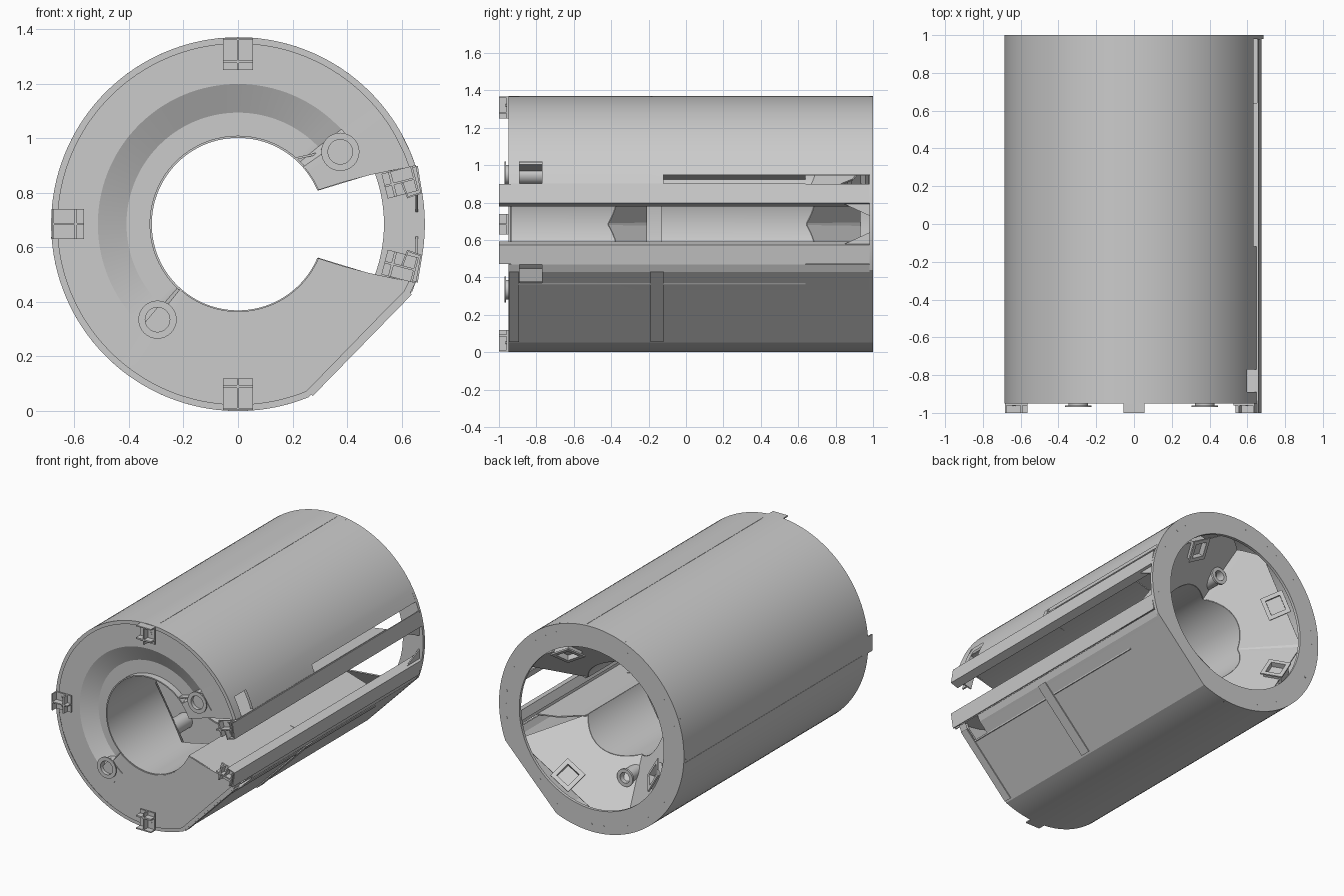
import bpy, bmesh
from math import sin, cos, radians, pi, atan
from mathutils import Matrix, Vector

if "Cube" in bpy.data.objects:
    bpy.data.objects.remove(bpy.data.objects["Cube"])

CZ = 0.685          # height of the drum axis
R = 0.685           # outer radius
GAP = 18.3          # half angle of the side opening
SLOPE = 1.2         # steepness of the flare facets


def pol(r, th, y):
    a = radians(th)
    return (r * cos(a), y, CZ + r * sin(a))


def rim(r, th):
    """Radius limited by the flat lower-right side."""
    c = cos(radians(th - 315.7))
    return min(r, (0.629 - min(R - r, 0.02)) / c) if c > 0.5 else r


def finish(name, bm, thick=0):
    bmesh.ops.recalc_face_normals(bm, faces=bm.faces)
    me = bpy.data.meshes.new(name)
    bm.to_mesh(me)
    bm.free()
    ob = bpy.data.objects.new(name, me)
    bpy.context.collection.objects.link(ob)
    bpy.ops.object.select_all(action='DESELECT')
    ob.select_set(True)
    bpy.context.view_layer.objects.active = ob
    if thick:
        m = ob.modifiers.new("thickness", 'SOLIDIFY')
        m.thickness = thick
        m.offset = 0
        bpy.ops.object.modifier_apply(modifier=m.name)
    bpy.ops.object.shade_smooth_by_angle(angle=radians(15))
    return ob


def grid(name, rows, skip=None, thick=0, closed=False):
    bm = bmesh.new()
    vs = [[bm.verts.new(p) for p in row] for row in rows]
    n = len(rows[0])
    for i in range(len(rows) - 1):
        for j in range(n if closed else n - 1):
            if skip and skip(i, j):
                continue
            k = (j + 1) % n
            bm.faces.new((vs[i][j], vs[i][k], vs[i + 1][k], vs[i + 1][j]))
    bmesh.ops.delete(bm, geom=[v for v in bm.verts if not v.link_faces], context='VERTS')
    return finish(name, bm, thick)


def boxes(name, th, items, local=Matrix()):
    """Boxes (radial, y, tangential centre, sizes) turned about the axis by th."""
    bm = bmesh.new()
    turn = Matrix.Translation((0, 0, CZ)) @ Matrix.Rotation(-radians(th), 4, 'Y') @ local
    for c, s in items:
        bmesh.ops.create_cube(bm, size=1, matrix=turn @ Matrix.Translation(c) @ Matrix.Diagonal((*s, 1)))
    return finish(name, bm)


def pipe(name, x, z, prof):
    """Closed lathe around a y-parallel axis; prof is (radius, y)."""
    prof = prof + prof[:1]
    rows = [[(x + r * cos(2 * pi * k / 32), y, z + r * sin(2 * pi * k / 32)) for k in range(32)]
            for r, y in prof]
    return grid(name, rows, closed=True)


# Outer shell with side opening, flat side, windows and long slot
low = [GAP, 22.8, 29.3] + [29.3 + 2.63 * i for i in range(1, 101)]
prof = [(R * cos(radians(t)), R * sin(radians(t))) for t in low]
prof += [(0.57, -0.315), (0.63, -0.255), (0.65, -0.215)]
ys = [-0.95, -0.89, -0.77, -0.19, -0.12, 0.98]
last = len(prof) - 1


def windows(i, j):
    return (i == 1 and (j < 2 or j >= last - 2)) or (i == 4 and j == 0)


for label, k in (("outer_shell", 1), ("shell_lining", 0.975)):
    grid(label, [[(x * k, y, CZ + z * k) for x, z in prof] for y in ys], windows)
grid("shell_front_rim", [[(x * k, -0.95, CZ + z * k) for x, z in prof] for k in (0.965, 1)])

# Rear ring with bolts
ths = sorted([i * 3 for i in range(120)] + [292.3, 338.2])
grid("rear_ring", [[pol(rim(r, t) if r > 0.6 else r, t, y) for t in ths]
                   for r, y in ((0.535, 0.98), (R, 0.98), (R, 1), (0.535, 1), (0.535, 0.98))], closed=True)
bm = bmesh.new()
for i in range(44):
    t = i * 360 / 44
    m = Matrix.Translation(pol(rim(R, t) - 0.05, t, 0.9975)) @ Matrix.Rotation(pi / 2, 4, 'X')
    bmesh.ops.create_cone(bm, cap_ends=True, segments=8, radius1=0.006, radius2=0.006, depth=0.006, matrix=m)
finish("rear_ring_bolts", bm)


# Front plate with curved recess, and middle bulkhead
def bulkhead(name, y, recess):
    rows = []
    for r, deep in ((0.32, 1), (0.41, 1), (0.515, 0), (0.67, 0)):
        t0 = 23 - 4.6 * (r - 0.32) / 0.35
        row = []
        for k in range(161):
            t = t0 + (360 - 2 * t0) * k / 160
            d = recess * deep if 42 < t < 228 else 0
            row.append(pol(rim(r, t), t, y + d))
        rows.append(row)
    grid(name, rows, thick=0.012)


bulkhead("front_plate", -0.935, 0.05)
bulkhead("middle_bulkhead", -0.125, 0)


# Inner tubes, each opening into a faceted flare with four facets
def facet(t):
    return min((60, 150, 210, 300), key=lambda n: abs(t - n))


def flare_y(r, t, y0):
    return y0 + SLOPE * (r * cos(radians(t - facet(t))) - 0.277)


arc = [23 + 2 * i for i in range(158)]
for label, start, y0, dist in (("front", -0.935, -0.42, 0.45), ("rear", -0.125, 0.64, 0.52)):
    grid(label + "_inner_tube", [[pol(0.32, t, start) for t in arc],
                                 [pol(0.32, t, flare_y(0.32, t, y0)) for t in arc]], thick=0.008)
    outer = [min(dist / cos(radians(t - facet(t))), 0.61) for t in arc]
    grid(label + "_flare", [[pol(0.32, t, flare_y(0.32, t, y0)) for t in arc],
                            [pol(r, t, flare_y(r, t, y0)) for r, t in zip(outer, arc)]], thick=0.008)

# Walls, inner panels and rails along both edges of the side opening
rail = [(0.655, 0.213), (0.672, 0.115), (0.622, 0.098), (0.602, 0.15)]
gap_wall = [(0.293, 0.127), (0.5, 0.19), (0.652, 0.213)]
panel = [(0.21, 0.24), (0.57, 0.322)]
for side, s in (("upper", 1), ("lower", -1)):
    for label, line, y0, y1 in (("gap_wall", gap_wall, -0.935, 0.64), ("inner_panel", panel, -0.93, 0.64),
                                ("rail", rail, -1, 0.98)):
        grid(side + "_" + label, [[(x, y, CZ + s * z) for x, z in line] for y in (y0, y1)], thick=0.008)
    # triangular gusset at the rear of the rail
    bm = bmesh.new()
    bm.faces.new([bm.verts.new((0.655, y, CZ + s * z)) for y, z in ((0.84, 0.11), (0.98, 0.11), (0.98, 0.045))])
    finish(side + "_rail_gusset", bm, 0.008)

# Front mounting brackets
for name, th in (("top", 90), ("left", 180), ("bottom", 270), ("upper_right", 14.5), ("lower_right", -14.5)):
    small = 0.85 if "right" in name else 1
    o = 0.675 if small == 1 else 0.665
    w = 0.11 * small
    boxes(name + "_bracket", th, [
        ((o - 0.055, -0.955, 0), (0.11, 0.01, w)),
        ((o - 0.055, -0.975, 0), (0.11, 0.05, 0.008)),
        ((o - 0.08, -0.975, 0), (0.01, 0.05, w)),
        ((o + 0.003, -0.975, 0), (0.008, 0.05, w))])
    bm = bmesh.new()
    for q in (-1, 1):
        c = Matrix.Rotation(-radians(th), 3, 'Y') @ Vector((o - 0.04, -0.961, q * 0.03)) + Vector((0, 0, CZ))
        bmesh.ops.create_cone(bm, cap_ends=True, segments=12, radius1=0.007, radius2=0.007, depth=0.006,
                              matrix=Matrix.Translation(c) @ Matrix.Rotation(pi / 2, 4, 'X'))
    finish(name + "_bracket_bolts", bm)

# Flanged pipe ports on the front plate and stub pipes on the rear flare
for name, x, z in (("upper", 0.375, 0.95), ("lower", -0.295, 0.335)):
    pipe(name + "_front_port", x, z, [(0.045, -0.97), (0.07, -0.97), (0.07, -0.962), (0.052, -0.962),
                                      (0.052, -0.135), (0.045, -0.135)])
boxes("upper_port_base", 35, [((0.46, -0.94, -0.02), (0.1, 0.012, 0.12))])
boxes("lower_port_base", 230, [((0.46, -0.94, 0.03), (0.1, 0.012, 0.12))])
for name, s in (("upper", 1), ("lower", -1)):
    pipe(name + "_rear_pipe", -0.075, CZ + s * 0.4, [(0.035, 0.6), (0.045, 0.6), (0.045, 0.74), (0.058, 0.74),
                                                     (0.058, 0.755), (0.035, 0.755)])

# Square sockets standing on the rear flare facets
tilt = Matrix.Translation((0.49, 0.64 + SLOPE * 0.213, 0)) @ Matrix.Rotation(atan(SLOPE), 4, 'Z')
for i, th in enumerate((60, 150, 210, 300)):
    parts = []
    for q in (-1, 1):
        parts += [((q * 0.055, 0, 0), (0.01, 0.07, 0.12)),
                  ((0, 0, q * 0.055), (0.12, 0.07, 0.01)),
                  ((q * 0.062, 0.035, 0), (0.026, 0.01, 0.15)),
                  ((0, 0.035, q * 0.062), (0.15, 0.01, 0.026))]
    boxes("rear_socket_%d" % (i + 1), th, parts, tilt)

# Thin seams on the shell and the cover strips on the flat side
for name, th in (("top", 85.8), ("left", 184.2)):
    boxes(name + "_seam", th, [((R - 0.001, -0.54, 0), (0.005, 0.7, 0.005)),
                               ((R - 0.001, 0.4, 0), (0.005, 1.16, 0.005))])
boxes("flat_side_strips", -44.3, [((0.63, -0.155, 0), (0.012, 0.07, 0.52)),
                                  ((0.63, -0.92, 0), (0.012, 0.055, 0.52))])
